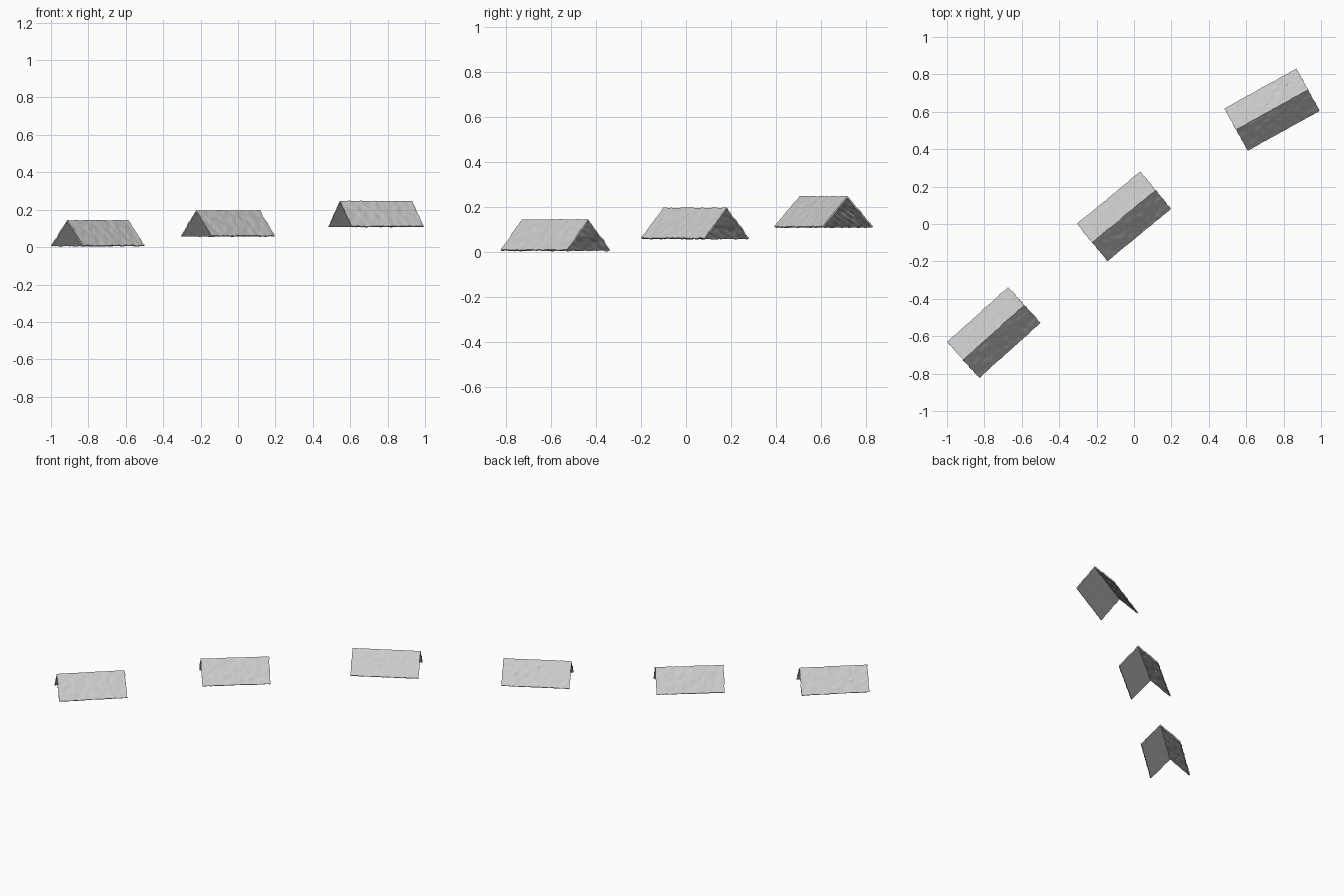
import bpy, bmesh, math, random
from mathutils import Vector, noise

if "Cube" in bpy.data.objects:
    bpy.data.objects.remove(bpy.data.objects["Cube"])

random.seed(4)
LENGTH, HALF_W, HEIGHT = 0.44, 0.129, 0.135


def make_tent(name, x, y, z, angle, seed, tucks):
    # One flat cloth, folded over a straight ridge and wrinkled
    bm = bmesh.new()
    bmesh.ops.create_grid(bm, x_segments=56, y_segments=48, size=1)
    for v in bm.verts:
        u, w = v.co.x, v.co.y
        side = 1 if w > 0 else -1
        normal = Vector((0, side * HEIGHT, HALF_W)).normalized()
        p = Vector((u * LENGTH / 2, w * HALF_W, HEIGHT * (1 - abs(w))))
        # Soft cloth wrinkles, plus a wavy hem
        q = Vector((u * 6, w * 5, seed))
        bump = 0.0035 * noise.noise(q) + 0.0015 * noise.noise(q * 2.1)
        # Small creases gathered in the cloth of the back panel
        for tu, tw, ta in tucks:
            du, dw = (u - tu) * LENGTH / 2, (w - tw) * HALF_W * 1.4
            a = du * math.cos(ta) + dw * math.sin(ta)
            b = dw * math.cos(ta) - du * math.sin(ta)
            bump += 0.004 * math.exp(-(a / 0.02) ** 2 - (b / 0.006) ** 2)
        p += normal * bump
        if abs(w) > 0.99:
            p.z += 0.004 * noise.noise(Vector((u * 9, side * 3, seed + 5)))
        if abs(u) > 0.99:
            p.x += 0.004 * noise.noise(Vector((w * 7, u * 3, seed + 9)))
        v.co = p
    bm.normal_update()
    mesh = bpy.data.meshes.new(name)
    bm.to_mesh(mesh)
    bm.free()
    obj = bpy.data.objects.new(name, mesh)
    bpy.context.collection.objects.link(obj)
    obj.location = (x, y, z)
    obj.rotation_euler.z = math.radians(angle)
    # Cloth thickness, inwards
    solid = obj.modifiers.new("thickness", 'SOLIDIFY')
    solid.thickness = 0.007
    solid.offset = -1
    bpy.ops.object.select_all(action='DESELECT')
    obj.select_set(True)
    bpy.context.view_layer.objects.active = obj
    bpy.ops.object.modifier_apply(modifier=solid.name)
    bpy.ops.object.shade_smooth_by_angle(angle=math.radians(35))


def random_tucks(count):
    return [(random.uniform(-0.85, 0.85), random.uniform(0.2, 0.85),
             random.uniform(0, math.pi)) for _ in range(count)]


# Three open shelters, each a step higher than the last
make_tent("low_tent_cloth", -0.75, -0.58, 0.009, 42.0, 1.3, random_tucks(4))
make_tent("middle_tent_cloth", -0.054, 0.041, 0.061, 39.5, 14.7, random_tucks(5))
make_tent("high_tent_cloth", 0.738, 0.611, 0.112, 29.0, 27.1, random_tucks(5))
